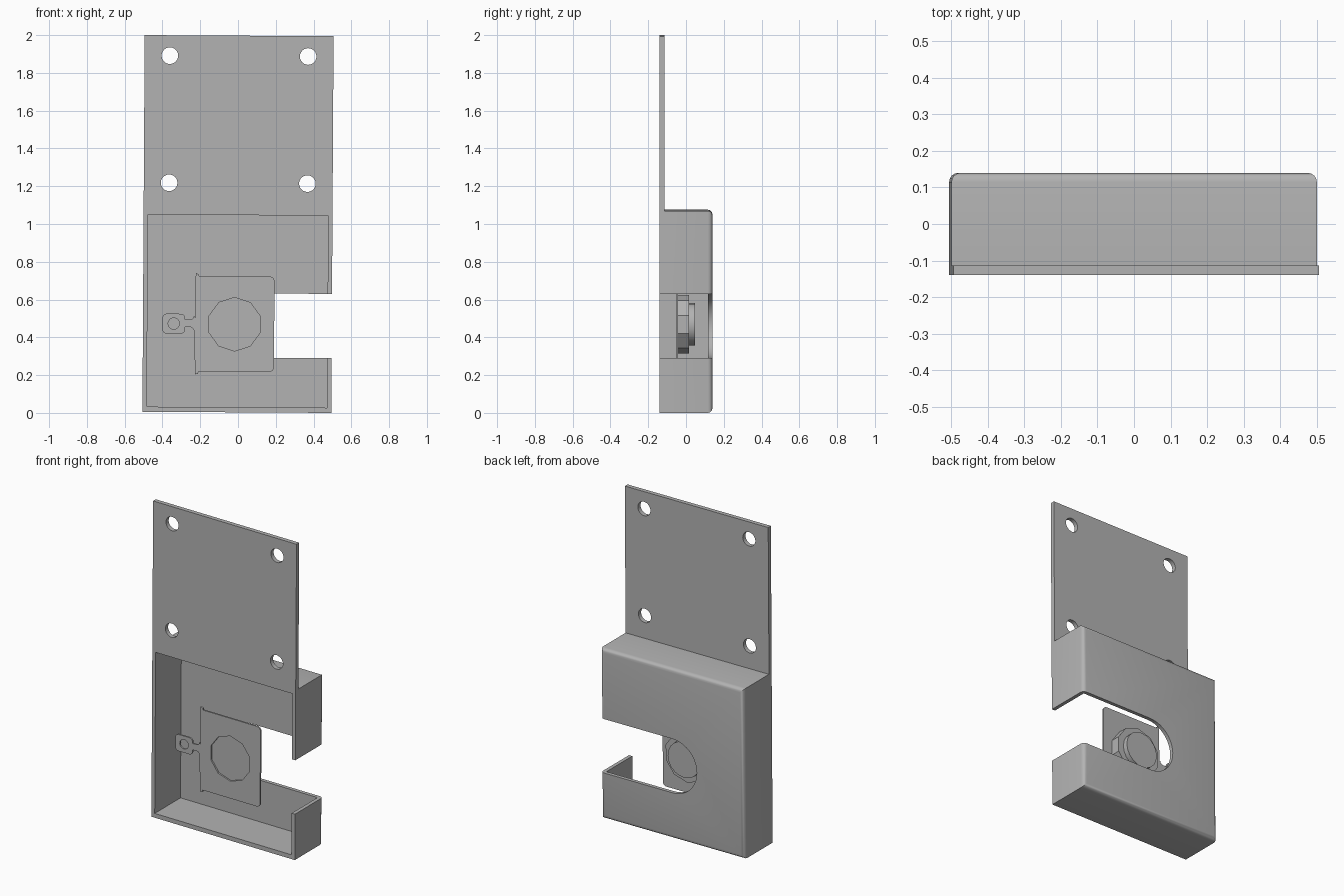
import bpy, bmesh
from math import sin, cos, pi, radians
from mathutils import Matrix

if "Cube" in bpy.data.objects:
    bpy.data.objects.remove(bpy.data.objects["Cube"])

grey = bpy.data.materials.new("plain grey")
grey.use_nodes = True
color = (0.45, 0.45, 0.45, 1)
grey.diffuse_color = color
grey.node_tree.nodes["Principled BSDF"].inputs["Base Color"].default_value = color

# whole bracket leans slightly sideways
LEAN = Matrix.Translation((-0.006, 0, 0.003)) @ Matrix.Rotation(0.006, 4, 'Y')


def prism(name, pts, lo, hi, axis='Y'):
    """Extrude an outline: (x, z) along Y, or (y, z) along X."""
    place = (lambda a, b, d: (a, d, b)) if axis == 'Y' else (lambda a, b, d: (d, a, b))
    bm = bmesh.new()
    face = bm.faces.new([bm.verts.new(place(a, b, lo)) for a, b in pts])
    ext = bmesh.ops.extrude_face_region(bm, geom=[face])
    verts = [g for g in ext["geom"] if isinstance(g, bmesh.types.BMVert)]
    shift = (0, hi - lo, 0) if axis == 'Y' else (hi - lo, 0, 0)
    bmesh.ops.translate(bm, verts=verts, vec=shift)
    bmesh.ops.recalc_face_normals(bm, faces=bm.faces)
    mesh = bpy.data.meshes.new(name)
    bm.to_mesh(mesh)
    bm.free()
    obj = bpy.data.objects.new(name, mesh)
    bpy.context.collection.objects.link(obj)
    mesh.materials.append(grey)
    return obj


def rect(x0, x1, z0, z1):
    return [(x0, z0), (x1, z0), (x1, z1), (x0, z1)]


def arc(x, z, r, start, end, n):
    """Points along an arc, in degrees, both ends included."""
    angles = [radians(start + (end - start) * i / n) for i in range(n + 1)]
    return [(x + r * cos(a), z + r * sin(a)) for a in angles]


def circle(x, z, r, n):
    return arc(x, z, r, 90, 450, n)[:-1]


def activate(obj):
    bpy.ops.object.select_all(action='DESELECT')
    obj.select_set(True)
    bpy.context.view_layer.objects.active = obj


def cut(obj, cutter):
    activate(obj)
    mod = obj.modifiers.new("cut", 'BOOLEAN')
    mod.operation, mod.solver, mod.object = 'DIFFERENCE', 'EXACT', cutter
    bpy.ops.object.modifier_apply(modifier=mod.name)
    bpy.data.objects.remove(cutter)


# housing and mounting plate share one side profile
BACK = 0.14
body = prism("housing_and_mounting_plate",
             [(-BACK, 0), (BACK, 0), (BACK, 1.07), (-0.113, 1.07),
              (-0.113, 1.994), (-BACK, 1.994)], -0.5, 0.5, 'X')

# rounded rear edges
bm = bmesh.new()
bm.from_mesh(body.data)
rear = [e for e in bm.edges if all(v.co.y > BACK - 0.001 for v in e.verts)]
bmesh.ops.bevel(bm, geom=rear, offset=0.025, segments=4, profile=0.5, affect='EDGES')
bm.to_mesh(body.data)
bm.free()

# open cavity, side slot and mounting holes
cut(body, prism("cavity_cutter", rect(-0.477, 0.477, 0.027, 1.044), -0.3, 0.117))
slot = [(1, 0.29), (1, 0.63)] + arc(0, 0.46, 0.17, 90, 270, 20)
cut(body, prism("slot_cutter", slot, -0.3, 0.3))
for x in (-0.366, 0.366):
    for z in (1.213, 1.886):
        cut(body, prism("hole_cutter", circle(x, z, 0.044, 24), -0.3, 0))

# inner plate with edge lip, neck and eyelet tab
outline = (arc(0.17, 0.24, 0.025, -90, 0, 4) + arc(0.17, 0.695, 0.025, 0, 90, 4)
           + [(-0.205, 0.72), (-0.207, 0.73), (-0.222, 0.737), (-0.222, 0.5)]
           + arc(-0.25, 0.51, 0.02, 0, -90, 3)
           + [(-0.278, 0.49)]
           + arc(-0.298, 0.5, 0.02, 0, 90, 3) + arc(-0.377, 0.5, 0.02, 90, 180, 3)
           + arc(-0.377, 0.435, 0.02, 180, 270, 3) + arc(-0.298, 0.435, 0.02, 270, 360, 3)
           + [(-0.278, 0.45)] + arc(-0.25, 0.43, 0.02, 90, 0, 3)
           + [(-0.222, 0.2), (-0.207, 0.203), (-0.205, 0.215)])
plate = prism("inner_plate", outline, -0.052, -0.042)
cut(plate, prism("eyelet_cutter", circle(-0.337, 0.468, 0.03, 16), -0.1, 0))
cut(plate, prism("window_cutter", circle(-0.015, 0.466, 0.142, 10), -0.1, 0))

# stepped button behind the plate
disc = prism("button_disc", circle(-0.015, 0.466, 0.155, 10), -0.042, 0.017)
cap = prism("button_cap", circle(-0.015, 0.466, 0.112, 20), 0.017, 0.048)

for obj in (body, plate, disc, cap):
    obj.data.transform(LEAN)
    activate(obj)
    bpy.ops.object.shade_smooth_by_angle(angle=radians(30))
